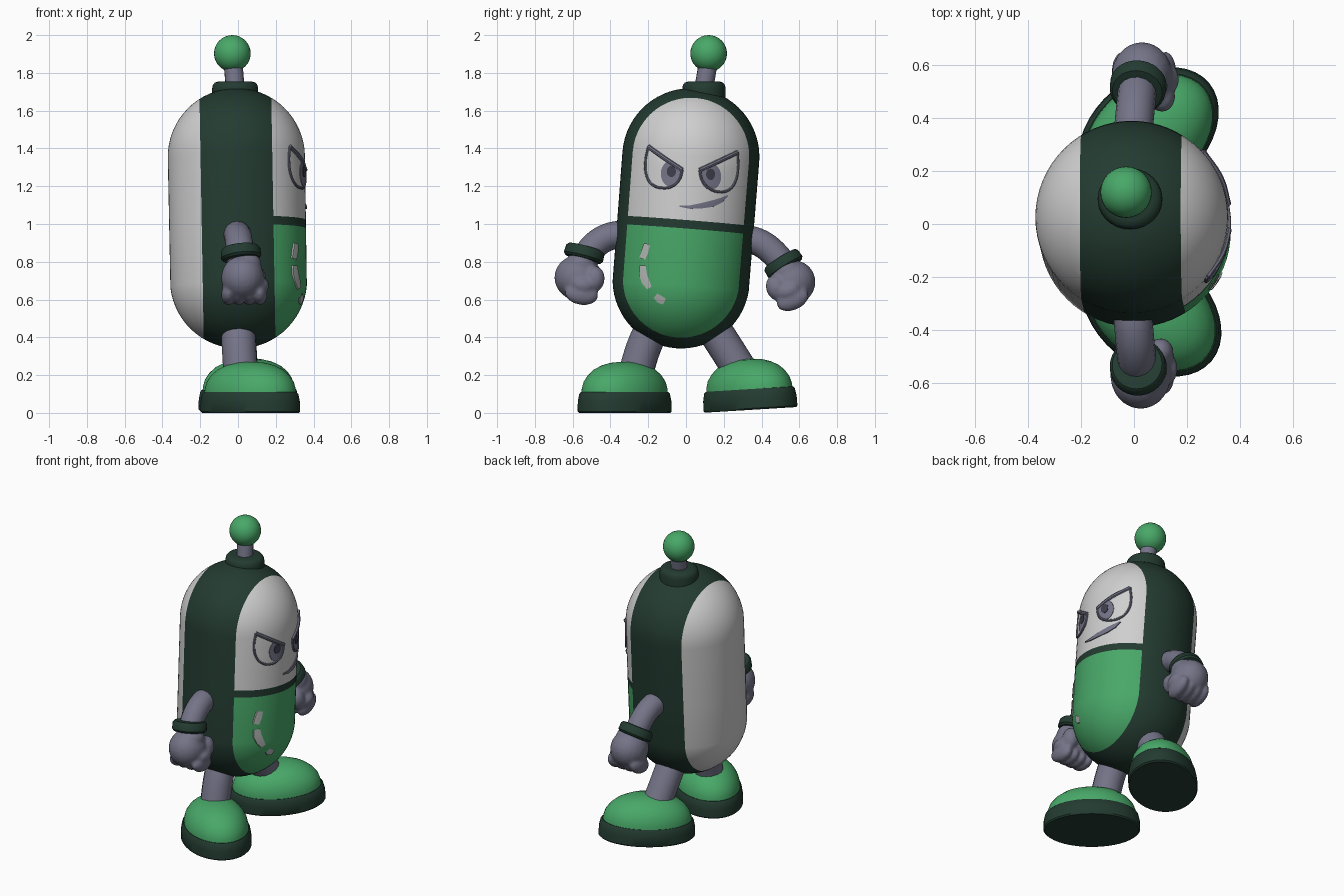
import bpy, bmesh, math
from mathutils import Matrix, Vector

if "Cube" in bpy.data.objects:
    bpy.data.objects.remove(bpy.data.objects["Cube"])


def material(name, rgb):
    m = bpy.data.materials.new(name)
    m.diffuse_color = [((c / 255 + 0.055) / 1.055) ** 2.4 for c in rgb] + [1]
    m.use_nodes = True
    m.node_tree.nodes["Principled BSDF"].inputs["Base Color"].default_value = m.diffuse_color
    return m


GREEN = material("green", (72, 168, 104))
WHITE = material("shell white", (206, 207, 206))
DARK = material("dark green", (35, 59, 49))
GREY = material("limb grey", (116, 116, 136))
PUPIL = material("pupil grey", (62, 62, 76))
SHINE = material("highlight grey", (178, 184, 180))

R, H = 0.363, 0.327          # body radius and half length of its straight part
BODY = (Matrix.Translation((-0.003, 0, 1.03)) @ Matrix.Rotation(math.radians(-4.5), 4, 'X')
        @ Matrix.Rotation(math.radians(-1), 4, 'Y'))


def finish(name, bm, mats, angle=40):
    me = bpy.data.meshes.new(name)
    bm.to_mesh(me)
    bm.free()
    for m in mats:
        me.materials.append(m)
    ob = bpy.data.objects.new(name, me)
    bpy.context.collection.objects.link(ob)
    shade(ob, angle)
    return ob


def shade(ob, angle=40):
    bpy.ops.object.select_all(action='DESELECT')
    ob.select_set(True)
    bpy.context.view_layer.objects.active = ob
    bpy.ops.object.shade_smooth_by_angle(angle=math.radians(angle))


def tube(name, pts, radius, mat, closed=False, res=6):
    cu = bpy.data.curves.new(name, 'CURVE')
    cu.dimensions, cu.bevel_depth, cu.bevel_resolution = '3D', radius, res
    cu.use_fill_caps, cu.resolution_u = True, 6
    sp = cu.splines.new('BEZIER')
    sp.bezier_points.add(len(pts) - 1)
    sp.use_cyclic_u = closed
    for bp, p in zip(sp.bezier_points, pts):
        bp.co = p
        bp.handle_left_type = bp.handle_right_type = 'AUTO'
    cu.materials.append(mat)
    ob = bpy.data.objects.new(name, cu)
    bpy.context.collection.objects.link(ob)
    bpy.ops.object.select_all(action='DESELECT')
    ob.select_set(True)
    bpy.context.view_layer.objects.active = ob
    bpy.ops.object.convert(target='MESH')
    shade(bpy.context.object)


def rings(name, profile, a, b, matrix, mat, n=40):
    """Stack of ellipses given as (height, scale)."""
    bm = bmesh.new()
    loops = [[bm.verts.new((a * s * math.cos(t), b * s * math.sin(t), z))
              for t in (2 * math.pi * i / n for i in range(n))] for z, s in profile]
    for lo, hi in zip(loops, loops[1:]):
        for i in range(n):
            j = (i + 1) % n
            bm.faces.new((lo[i], lo[j], hi[j], hi[i]))
    bm.faces.new(loops[0][::-1])
    bm.faces.new(loops[-1])
    bm.transform(matrix)
    return finish(name, bm, [mat])


def on_body(y, z, off):
    """Point on the front of the capsule at a side-on position."""
    p = BODY.inverted() @ Vector((0, y, z))
    dz = max(abs(p.z) - H, 0)
    p.x = math.sqrt(max(R * R - p.y ** 2 - dz * dz, 0)) + off
    return BODY @ p


def sheet(name, rows, offsets, mat, closed):
    """Thin plate following the body; outer rows sink below the surface."""
    bm = bmesh.new()
    vs = [[bm.verts.new(on_body(y, z, o)) for y, z in row] for row, o in zip(rows, offsets)]
    n = len(rows[0])
    for r0, r1 in zip(vs, vs[1:]):
        for i in range(n if closed else n - 1):
            j = (i + 1) % n
            bm.faces.new((r0[i], r0[j], r1[j], r1[i]))
    bmesh.ops.remove_doubles(bm, verts=bm.verts, dist=1e-5)
    bmesh.ops.recalc_face_normals(bm, faces=bm.faces)
    if sum(f.normal.x * f.calc_area() for f in bm.faces) < 0:
        bmesh.ops.reverse_faces(bm, faces=bm.faces)
    finish(name, bm, [mat])


def patch(name, pts, off, mat):
    cy, cz = (sum(p[k] for p in pts) / len(pts) for k in (0, 1))
    rows = [[(cy + (y - cy) * s, cz + (z - cz) * s) for y, z in pts]
            for s in (0, 0.25, 0.5, 0.75, 1, 1)]
    sheet(name, rows, [off] * 5 + [-0.004], mat, True)


def ribbon(name, pts, widths, mat):
    sides = []
    for i, w in enumerate(widths):
        a, b = Vector(pts[max(i - 1, 0)]), Vector(pts[min(i + 1, len(pts) - 1)])
        d = (b - a).normalized()
        sides.append(Vector((-d.y, d.x)) * w)
    rows = [[Vector(p) + s * k for p, s in zip(pts, sides)] for k in (-1, -1, 0, 1, 1)]
    sheet(name, rows, (-0.004, 0.006, 0.007, 0.006, -0.004), mat, False)


# Capsule body, cut along the side band and the belt
bm = bmesh.new()
bmesh.ops.create_uvsphere(bm, u_segments=64, v_segments=32, radius=R)
for v in bm.verts:
    v.co.z += H if v.co.z > -1e-4 else -H
for co, no in (((0.19, 0, 0), (1, 0, 0)), ((-0.19, 0, 0), (1, 0, 0)),
               ((0, 0, -0.06), (0, 0, 1)), ((0, 0, -0.015), (0, 0, 1))):
    bmesh.ops.bisect_plane(bm, geom=bm.verts[:] + bm.edges[:] + bm.faces[:],
                           plane_co=co, plane_no=no)
for f in bm.faces:
    c = f.calc_center_median()
    if c.x < -0.19 or (c.x > 0.19 and c.z > -0.015):
        f.material_index = 1
    elif c.x > 0.19 and c.z < -0.06:
        f.material_index = 2
bm.transform(BODY)
finish("body", bm, [DARK, WHITE, GREEN])

# Antenna
rings("antenna_collar", [(-0.06, 1), (0.0, 1), (0.02, 0.97), (0.034, 0.88), (0.04, 0.7)],
      0.122, 0.115, Matrix.Translation((-0.015, 0.095, 1.715)), DARK)
tube("antenna_rod", [(-0.015, 0.09, 1.70), (-0.02, 0.105, 1.78), (-0.028, 0.12, 1.87)], 0.05, GREY)
bm = bmesh.new()
bmesh.ops.create_uvsphere(bm, u_segments=32, v_segments=16, radius=0.097,
                          matrix=Matrix.Translation((-0.03, 0.12, 1.903)))
finish("antenna_ball", bm, [GREEN])

# Eyes: plate, outline, iris and pupil
EYES = {"left": ([(-0.2, 1.405), (-0.215, 1.32), (-0.208, 1.25), (-0.18, 1.205), (-0.127, 1.185),
                  (-0.07, 1.195), (-0.035, 1.23), (-0.02, 1.28), (-0.11, 1.34)], (-0.078, 1.26)),
        "right": ([(0.272, 1.375), (0.275, 1.29), (0.26, 1.22), (0.225, 1.175), (0.169, 1.165),
                   (0.12, 1.185), (0.085, 1.225), (0.072, 1.279), (0.17, 1.325)], (0.13, 1.245))}
for side, (pts, (iy, iz)) in EYES.items():
    patch(side + "_eye", pts, 0.003, WHITE)
    loop = [on_body(y, z, 0.003) for y, z in pts]
    tube(side + "_eye_outline", loop[:8], 0.007, GREY, res=2)
    tube(side + "_brow", [loop[7], loop[8], loop[0]], 0.012, GREY, res=2)
    # the iris is clipped by the slanting brow line
    (y0, z0), (y1, z1) = pts[7], pts[0]
    for part, w, h, off, mat in (("iris", 0.056, 0.07, 0.006, GREY), ("pupil", 0.024, 0.03, 0.009, PUPIL)):
        disc = []
        for i in range(24):
            t = 2 * math.pi * i / 24
            y, z = iy + w * math.cos(t), iz + h * math.sin(t) + (0.012 if part == "pupil" else 0)
            disc.append((y, min(z, z0 + (z1 - z0) * (y - y0) / (y1 - y0))))
        patch(f"{side}_{part}", disc, off, mat)

# Smirk and shine marks
ribbon("mouth", [(-0.035, 1.088), (0.02, 1.083), (0.08, 1.09), (0.14, 1.102), (0.185, 1.12), (0.22, 1.145)],
       (0.003, 0.009, 0.014, 0.017, 0.013, 0.003), GREY)
ribbon("shine_top", [(-0.207, 0.89), (-0.218, 0.85), (-0.232, 0.81)], (0.016, 0.019, 0.016), SHINE)
ribbon("shine_middle", [(-0.23, 0.775), (-0.228, 0.73), (-0.215, 0.69), (-0.195, 0.655)],
       (0.016, 0.021, 0.021, 0.014), SHINE)
ribbon("shine_bottom", [(-0.162, 0.615), (-0.14, 0.595), (-0.115, 0.583)], (0.015, 0.021, 0.017), SHINE)


def fist(name, centre, s, tilt):
    """Rounded fist: palm, curled fingers and thumb fused together."""
    bm = bmesh.new()
    blobs = [((0.0, 0, 0.015), (0.115, 0.128, 0.12)), ((0.02, 0.0, 0.09), (0.08, 0.08, 0.06)),
             ((0.075, -0.085, 0.02), (0.05, 0.055, 0.07)), ((0.1, -0.03, -0.02), (0.04, 0.06, 0.04))]
    blobs += [((x, -0.03, -0.07), (0.04, 0.09, 0.055)) for x in (-0.075, -0.02, 0.035, 0.09)]
    for co, sc in blobs:
        bmesh.ops.create_uvsphere(bm, u_segments=20, v_segments=12, radius=1,
                                  matrix=Matrix.Translation((co[0], co[1] * s, co[2])) @ Matrix.Diagonal((*sc, 1)))
    bm.transform(Matrix.Translation(centre) @ Matrix.Rotation(tilt, 4, 'X'))
    ob = finish(name, bm, [GREY], 180)
    mod = ob.modifiers.new("fuse", 'REMESH')
    mod.mode, mod.voxel_size, mod.use_smooth_shade = 'VOXEL', 0.011, True
    mod = ob.modifiers.new("soften", 'SMOOTH')
    mod.factor, mod.iterations = 0.5, 4


# Arms, cuffs and fists
ARMS = {"left": (-1, [(-0.3, 0.945), (-0.4, 0.935), (-0.485, 0.885), (-0.55, 0.79)],
                 (-0.538, 0.845), (-0.05, -0.19), (0.025, -0.572, 0.70), -0.15),
        "right": (1, [(0.28, 0.925), (0.38, 0.905), (0.46, 0.85), (0.54, 0.75)],
                  (0.515, 0.79), (0.12, -0.19), (0.03, 0.565, 0.675), 0.4)}
for side, (s, path, cuff, axis, hand, tilt) in ARMS.items():
    tube(side + "_arm", [(-0.008 + 0.008 * i, y, z) for i, (y, z) in enumerate(path)], 0.073, GREY)
    rot = Vector((0.1, axis[0] * 5, axis[1] * 5)).to_track_quat('Z', 'Y').to_matrix().to_4x4()
    rings(side + "_cuff", [(-0.034, 0.7), (-0.032, 0.88), (-0.02, 0.98), (0.02, 1), (0.032, 0.9), (0.034, 0.7)],
          0.107, 0.107, Matrix.Translation((0.015, *cuff)) @ rot, DARK, 32)
    fist(side + "_fist", hand, s, tilt)

# Legs and shoes
LEGS = {"left": (-1, [(0.0, -0.15, 0.5), (0.005, -0.215, 0.37), (0.015, -0.27, 0.2)], (0.065, -0.325, 0), 0),
        "right": (1, [(0.0, 0.11, 0.5), (0.005, 0.195, 0.37), (0.015, 0.29, 0.22)], (0.055, 0.342, 0.016), 3.5)}
for side, (s, path, foot, tilt) in LEGS.items():
    tube(side + "_leg", path, 0.092, GREY)
    m = (Matrix.Translation(foot) @ Matrix.Rotation(math.radians(tilt), 4, 'X')
         @ Matrix.Rotation(math.radians(40 * s), 4, 'Z'))
    rings(side + "_sole", [(0, 0.97), (0.008, 1), (0.06, 0.995), (0.1, 0.965), (0.11, 0.93)],
          0.297, 0.21, m, DARK)
    rings(side + "_shoe", [(0.1, 0.92), (0.13, 0.91), (0.165, 0.87), (0.2, 0.78), (0.23, 0.65),
                           (0.252, 0.48), (0.265, 0.3), (0.27, 0.1)], 0.297, 0.21, m, GREEN)
